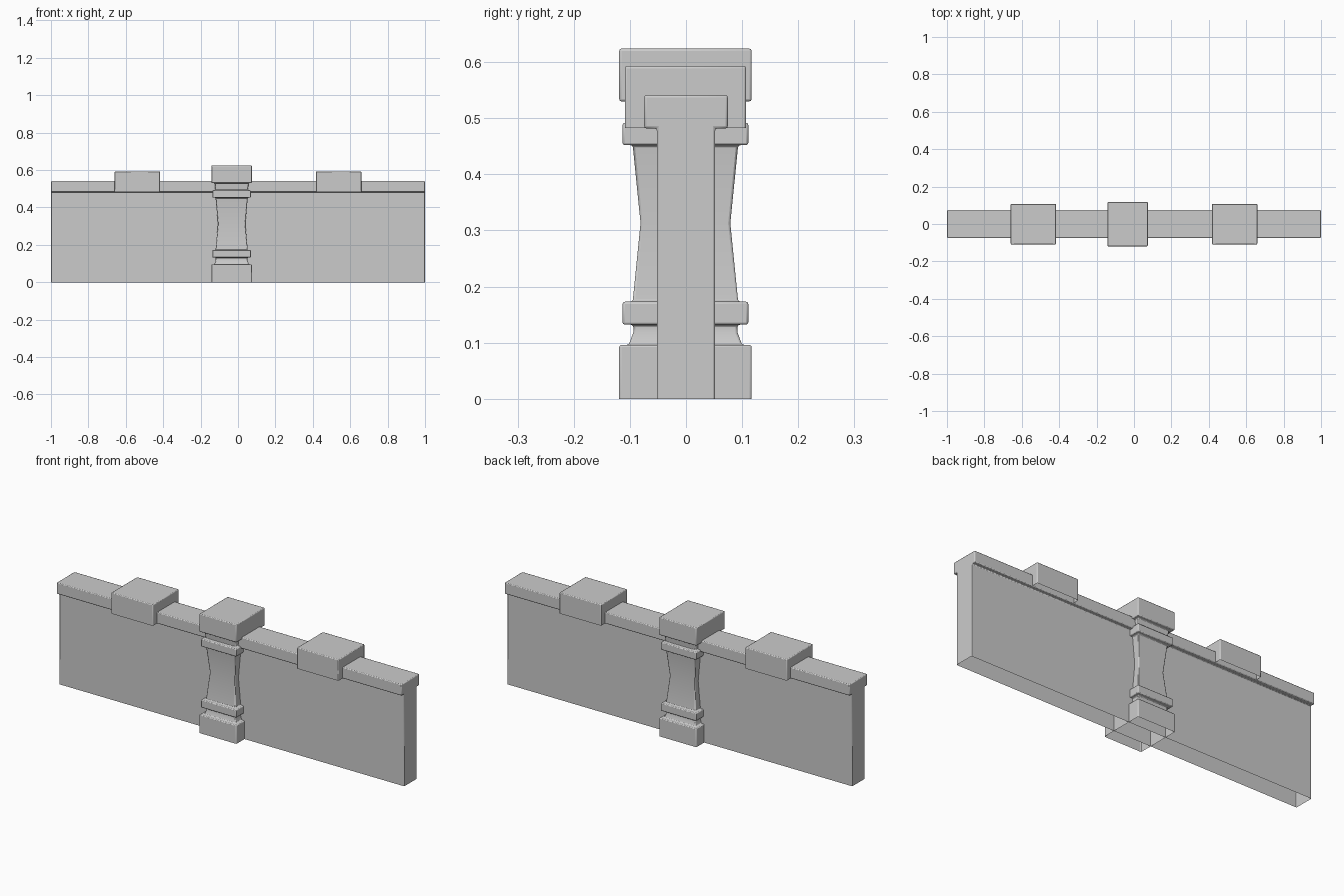
import bpy, bmesh

if "Cube" in bpy.data.objects:
    bpy.data.objects.remove(bpy.data.objects["Cube"])

BEVEL = 0.004


def finish(name, bm, x=0.0, y=0.0):
    bmesh.ops.recalc_face_normals(bm, faces=bm.faces)
    mesh = bpy.data.meshes.new(name)
    bm.to_mesh(mesh)
    bm.free()
    obj = bpy.data.objects.new(name, mesh)
    obj.location = (x, y, 0)
    bpy.context.collection.objects.link(obj)
    mod = obj.modifiers.new("soft_edges", 'BEVEL')
    mod.width = BEVEL
    mod.segments = 2
    mod.limit_method = 'ANGLE'
    mod.angle_limit = 0.6
    bpy.ops.object.select_all(action='DESELECT')
    obj.select_set(True)
    bpy.context.view_layer.objects.active = obj
    bpy.ops.object.shade_smooth_by_angle(angle=0.5)
    return obj


def square_loft(name, profile, x_scale, x, y=0.0):
    """Stack rectangular rings (half depth, z); closed top, open bottom."""
    bm = bmesh.new()
    last = None
    for h, z in profile:
        w = h * x_scale
        ring = [bm.verts.new(p) for p in
                ((-w, -h, z), (w, -h, z), (w, h, z), (-w, h, z))]
        if last:
            for i in range(4):
                j = (i + 1) % 4
                bm.faces.new((last[i], last[j], ring[j], ring[i]))
        last = ring
    bm.faces.new(last)
    return finish(name, bm, x, y)


# Wall with overhanging coping: T section swept along x, open underneath
half = [(0.052, 0.0), (0.052, 0.482), (0.0745, 0.482), (0.0745, 0.541)]
section = half + [(-y, z) for y, z in reversed(half)]
bm = bmesh.new()
ends = [[bm.verts.new((x, y, z)) for y, z in section] for x in (-1, 1)]
for i in range(len(section) - 1):
    bm.faces.new((ends[0][i], ends[0][i + 1], ends[1][i + 1], ends[1][i]))
for end in ends:
    bm.faces.new(end)
finish("wall_with_coping", bm)

# Raised blocks straddling the coping
for side, x in (("left", -0.538), ("right", 0.538)):
    square_loft(side + "_coping_block", [(0.108, 0.483), (0.108, 0.593)],
                0.121 / 0.108, x, -0.001)

# Central baluster-like pillar: base, band, waisted shaft, band, neck, cap
pillar = [
    (0.118, 0.0), (0.118, 0.096),
    (0.101, 0.096), (0.093, 0.118), (0.093, 0.132),
    (0.112, 0.132), (0.112, 0.173),
    (0.094, 0.173), (0.080, 0.313), (0.094, 0.452),
    (0.112, 0.452), (0.112, 0.492),
    (0.095, 0.492), (0.099, 0.530),
    (0.118, 0.530), (0.118, 0.624),
]
square_loft("central_pillar", pillar, 0.915, -0.034, -0.001)
